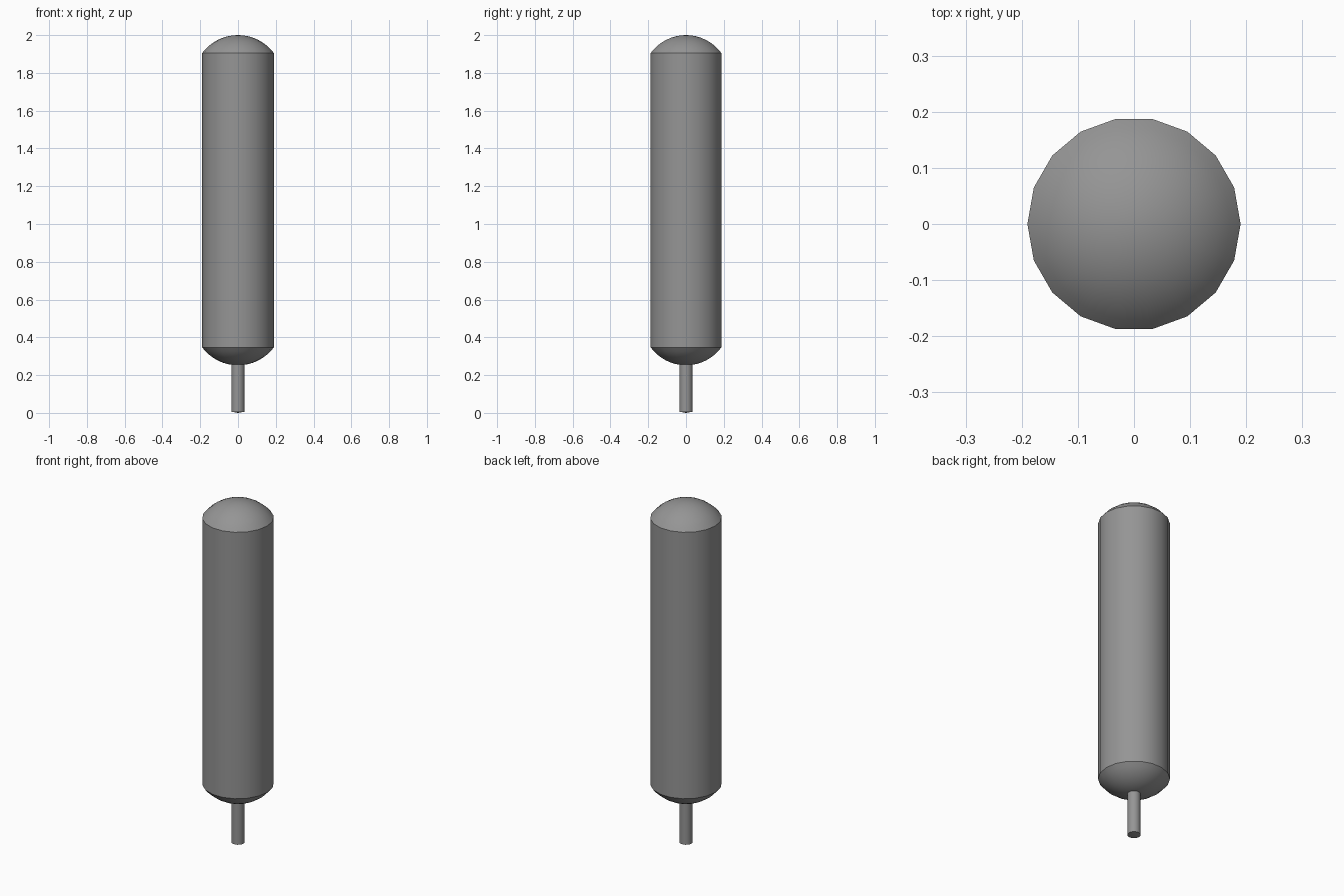
import bpy, bmesh
from math import sin, cos, asin, pi

if "Cube" in bpy.data.objects:
    bpy.data.objects.remove(bpy.data.objects["Cube"])

SIDES = 18
R, LOW, HIGH, CAP = 0.19, 0.347, 1.905, 0.095

# Dark grey shared by both parts
grey = bpy.data.materials.new("dark_grey")
grey.diffuse_color = (0.3, 0.3, 0.3, 1)
grey.use_nodes = True
grey.node_tree.nodes["Principled BSDF"].inputs["Base Color"].default_value = grey.diffuse_color


def lathe(name, profile, sides=SIDES):
    """Revolve (radius, z) points, bottom to top, around z."""
    bm = bmesh.new()
    rings = []
    for r, z in profile:
        if r == 0:
            rings.append([bm.verts.new((0, 0, z))] * sides)
        else:
            rings.append([bm.verts.new((r * cos(2 * pi * i / sides),
                                        r * sin(2 * pi * i / sides), z))
                          for i in range(sides)])
    for a, b in zip(rings, rings[1:]):
        for i in range(sides):
            j = (i + 1) % sides
            bm.faces.new(dict.fromkeys((a[i], a[j], b[j], b[i])))
    bmesh.ops.recalc_face_normals(bm, faces=bm.faces)
    mesh = bpy.data.meshes.new(name)
    bm.to_mesh(mesh)
    bm.free()
    mesh.materials.append(grey)
    obj = bpy.data.objects.new(name, mesh)
    bpy.context.collection.objects.link(obj)
    bpy.ops.object.select_all(action='DESELECT')
    obj.select_set(True)
    bpy.context.view_layer.objects.active = obj
    bpy.ops.object.shade_smooth_by_angle(angle=pi / 6)
    return obj


# Body: straight tube closed by a shallow spherical cap at each end
ball = (R * R + CAP * CAP) / (2 * CAP)
edge = asin(R / ball)
steps = 8
cap = [(ball * sin(edge * k / steps), CAP - ball * (1 - cos(edge * k / steps)))
       for k in range(steps + 1)]
lathe("body", [(r, LOW - h) for r, h in cap] +
      [(r, HIGH + h) for r, h in reversed(cap)])

# Stick: thin rod with a barely domed foot, running up into the lower cap
lathe("stick", [(0, 0), (0.035, 0.006), (0.035, 0.27), (0, 0.27)])
